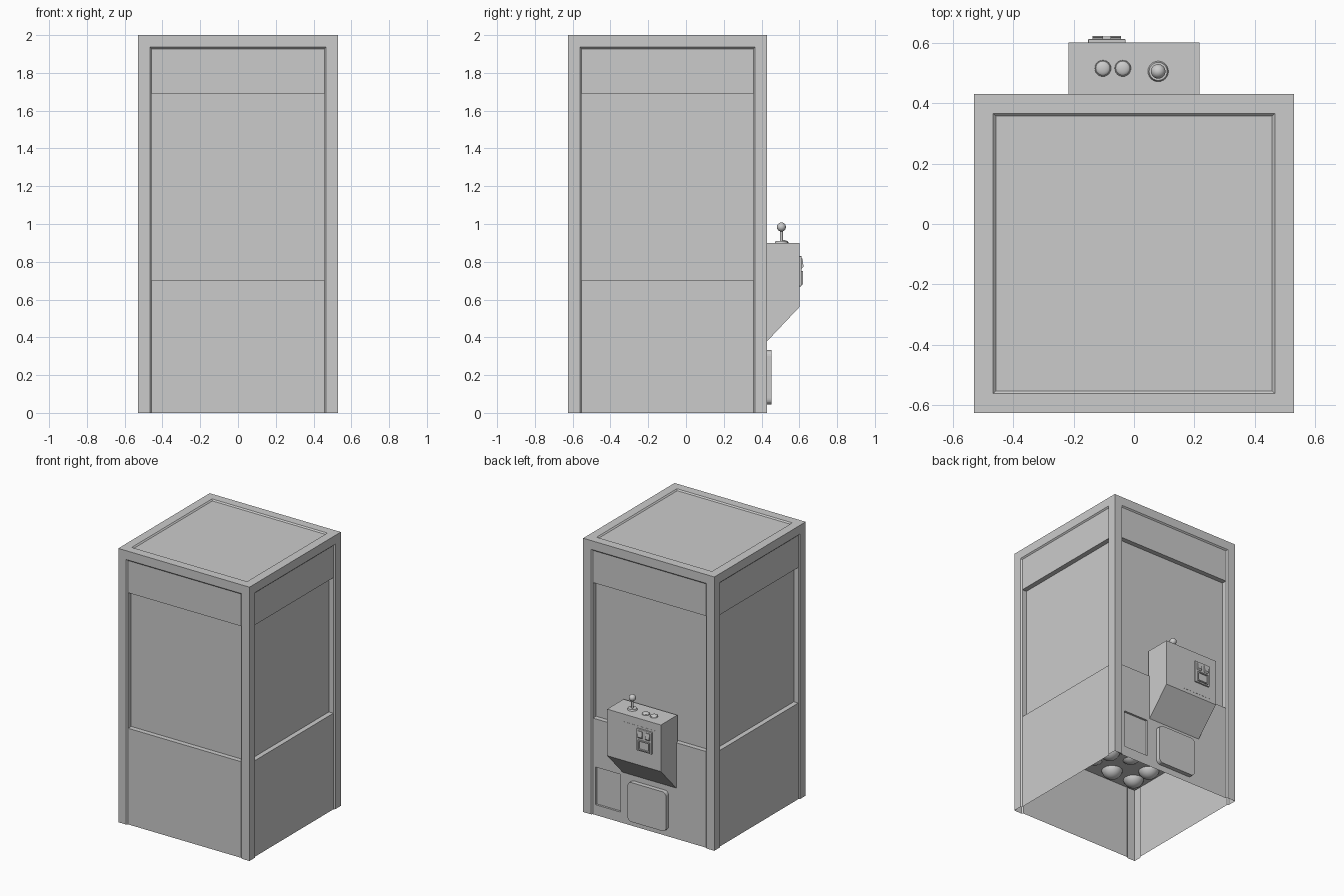
import bpy, bmesh, math, random
from mathutils import Vector

if "Cube" in bpy.data.objects:
    bpy.data.objects.remove(bpy.data.objects["Cube"])

random.seed(4)


def finish(bm, name, bevel=0, smooth=False):
    me = bpy.data.meshes.new(name)
    bm.to_mesh(me)
    bm.free()
    ob = bpy.data.objects.new(name, me)
    bpy.context.collection.objects.link(ob)
    if bevel:
        m = ob.modifiers.new("Bevel", 'BEVEL')
        m.width, m.segments = bevel, 2
    if smooth:
        bpy.ops.object.select_all(action='DESELECT')
        bpy.context.view_layer.objects.active = ob
        ob.select_set(True)
        bpy.ops.object.shade_smooth_by_angle(angle=math.radians(35))
    return ob


def box_bm(lo, hi):
    bm = bmesh.new()
    bmesh.ops.create_cube(bm, size=1)
    lo, hi = Vector(lo), Vector(hi)
    for v in bm.verts:
        v.co = (lo + hi) / 2 + v.co * (hi - lo)
    return bm


def box(name, lo, hi, bevel=0):
    return finish(box_bm(lo, hi), name, bevel)


def prism(name, pts, axis, start, depth, bevel=0):
    """Extrude a closed 2D outline along x or y."""
    bm = bmesh.new()
    co = (lambda a, b: (start, a, b)) if axis == 'x' else (lambda a, b: (a, start, b))
    f = bm.faces.new([bm.verts.new(co(*p)) for p in pts])
    ext = bmesh.ops.extrude_face_region(bm, geom=[f])
    d = (depth, 0, 0) if axis == 'x' else (0, depth, 0)
    bmesh.ops.translate(bm, vec=d, verts=[g for g in ext['geom'] if isinstance(g, bmesh.types.BMVert)])
    bmesh.ops.recalc_face_normals(bm, faces=bm.faces)
    return finish(bm, name, bevel)


def disc(name, c, r, h, r2=None, n=24):
    bm = bmesh.new()
    bmesh.ops.create_cone(bm, cap_ends=True, segments=n, radius1=r, radius2=r if r2 is None else r2, depth=h)
    bmesh.ops.translate(bm, vec=(c[0], c[1], c[2] + h / 2), verts=bm.verts)
    return finish(bm, name, smooth=True)


def ball(name, c, r, squash=1):
    bm = bmesh.new()
    bmesh.ops.create_uvsphere(bm, u_segments=24, v_segments=14, radius=r)
    bmesh.ops.scale(bm, vec=(1, 1, squash), verts=bm.verts)
    bmesh.ops.translate(bm, vec=c, verts=bm.verts)
    return finish(bm, name, smooth=True)


def bisect(bm, co, no, clear=False):
    bmesh.ops.bisect_plane(bm, geom=bm.verts[:] + bm.edges[:] + bm.faces[:], dist=1e-5,
                           plane_co=co, plane_no=no, clear_inner=clear)


def sink(bm, faces, depth):
    for f in bmesh.ops.extrude_discrete_faces(bm, faces=faces)['faces']:
        bmesh.ops.translate(bm, vec=-f.normal * depth, verts=f.verts[:])


# Cabinet shell: framed faces with chamfered inset panels, open at the bottom
bm = box_bm((-0.53, -0.625, -0.2), (0.53, 0.43, 2))
panels = bm.faces[:]
bmesh.ops.inset_individual(bm, faces=panels, thickness=0.064, use_even_offset=True)
bmesh.ops.inset_individual(bm, faces=panels, thickness=0.009, depth=-0.009, use_even_offset=True)
bisect(bm, (0, 0, 0), (0, 0, 1), clear=True)
for z in (0.702, 1.692):
    bisect(bm, (0, 0, z), (0, 0, 1))
# Windows sit deeper than the lower panels and the header
bm.normal_update()
sink(bm, [f for f in bm.faces if abs(f.normal.z) < 0.01 and f.calc_area() > 0.3
          and 0.8 < f.calc_center_median().z < 1.6], 0.036)
# Small recessed service hatch on the control side
for x in (0.235, 0.435):
    bisect(bm, (x, 0, 0), (1, 0, 0))
for z in (0.075, 0.35):
    bisect(bm, (0, 0, z), (0, 0, 1))
bm.normal_update()
hatch = []
for f in bm.faces:
    c = f.calc_center_median()
    if f.normal.y > 0.99 and 0.235 < c.x < 0.435 and 0.075 < c.z < 0.35:
        hatch.append(f)
sink(bm, hatch, 0.015)
finish(bm, "cabinet_shell")

# Prize deck with a jumble of balls
bm = bmesh.new()
bmesh.ops.create_grid(bm, x_segments=1, y_segments=1, size=0.5)
for v in bm.verts:
    v.co = (v.co.x * 1.04, v.co.y * 1.03 - 0.0975, 0.54)
finish(bm, "prize_deck")
for i in range(6):
    for j in range(6):
        jit = [random.uniform(-0.025, 0.025) for _ in range(2)]
        ball("prize_ball", (-0.41 + i * 0.164 + jit[0], -0.49 + j * 0.157 + jit[1],
                            0.565 + random.uniform(-0.035, 0.035)), 0.072)

# Control console
prism("control_console", [(0.41, 0.36), (0.43, 0.38), (0.6, 0.56), (0.6, 0.9), (0.41, 0.9)], 'x', -0.217, 0.434)
box("console_door", (-0.17, 0.59, 0.585), (0.08, 0.6012, 0.845))

# Coin unit
box("coin_plate", (-0.152, 0.595, 0.67), (-0.028, 0.612, 0.83), 0.003)
for x in (-0.12, -0.06):
    prism_pts = [(0.605, 0.765), (0.613, 0.765), (0.622, 0.775), (0.617, 0.817), (0.605, 0.817)]
    prism("coin_slot", prism_pts, 'x', x - 0.017, 0.034)
for x in (-0.136, -0.052):
    box("coin_return_side", (x, 0.608, 0.68), (x + 0.008, 0.62, 0.752))
for z in (0.68, 0.744):
    box("coin_return_bar", (-0.136, 0.608, z), (-0.044, 0.62, z + 0.008))

# Joystick and push buttons
disc("joystick_base", (0.08, 0.505, 0.9), 0.034, 0.01, 0.03)
disc("joystick_stick", (0.08, 0.505, 0.905), 0.008, 0.07, n=16)
ball("joystick_knob", (0.08, 0.505, 0.984), 0.024)
for x in (-0.103, -0.037):
    disc("button_ring", (x, 0.515, 0.9), 0.027, 0.006, 0.026)
    ball("button_cap", (x, 0.515, 0.905), 0.024, 0.4)

# Raised prize door with rounded corners
r, pts = 0.03, []
for cx, cz, a0 in ((0.125, 0.302, 0), (-0.125, 0.302, 90), (-0.125, 0.075, 180), (0.125, 0.075, 270)):
    for k in range(6):
        a = math.radians(a0 + 18 * k)
        pts.append((cx + r * math.cos(a), cz + r * math.sin(a)))
prism("prize_door", pts, 'y', 0.4, 0.053)
